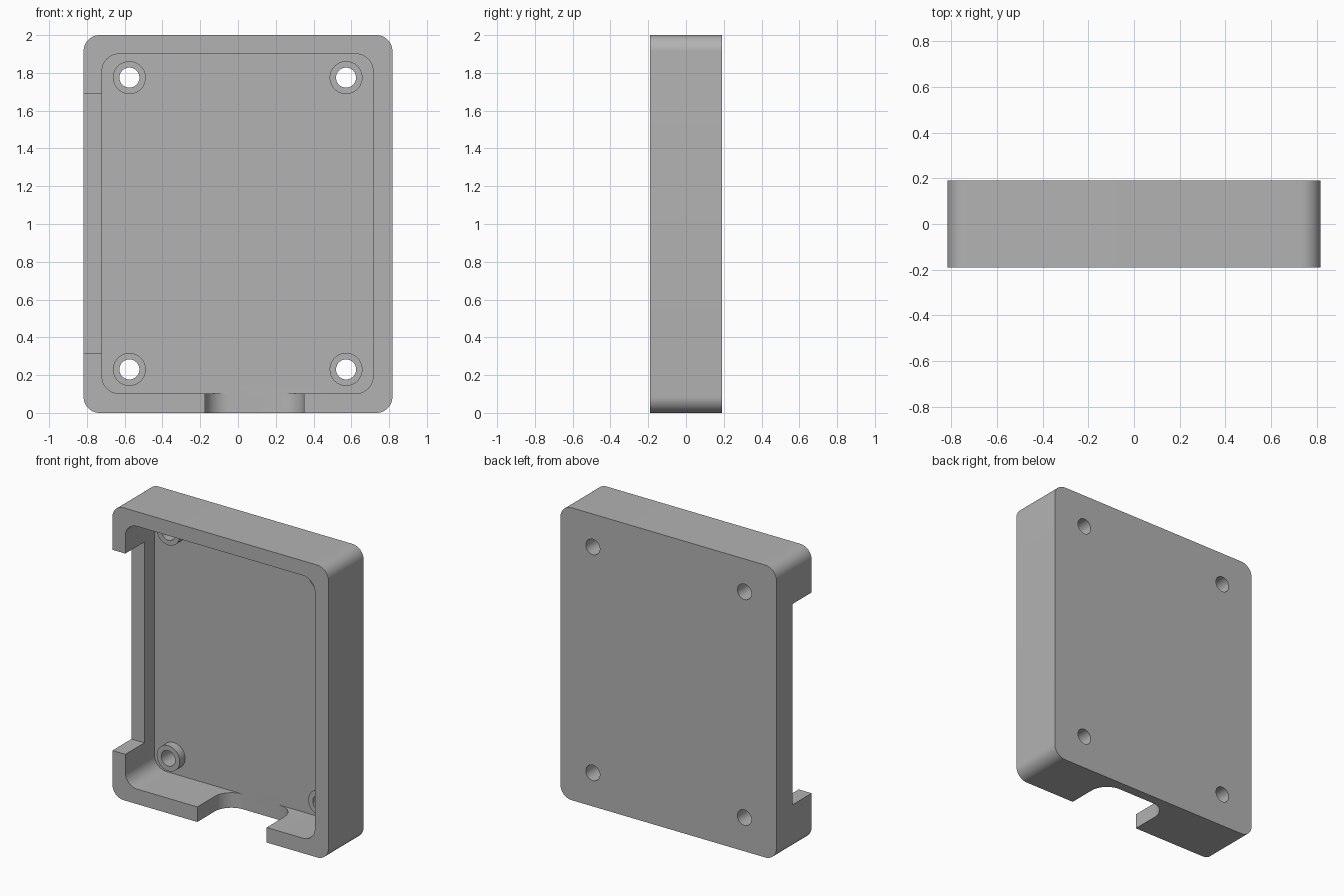
import bpy, bmesh, math

if "Cube" in bpy.data.objects:
    bpy.data.objects.remove(bpy.data.objects["Cube"])

W, D, H = 1.635, 0.38, 2.0
FLOOR_Y = 0.125          # inner face of the back plate
FRONT = -D / 2

grey = bpy.data.materials.new("plain grey")
grey.diffuse_color = (0.45, 0.45, 0.45, 1)
grey.use_nodes = True
grey.node_tree.nodes["Principled BSDF"].inputs["Base Color"].default_value = grey.diffuse_color


def rounded(x0, x1, v0, v1, r, seg=12):
    """Counter-clockwise rounded rectangle; r holds one radius per corner."""
    pts = []
    corners = [(x1, v0, -1, 1), (x1, v1, -1, -1), (x0, v1, 1, -1), (x0, v0, 1, 1)]
    for i, (cx, cv, sx, sv) in enumerate(corners):
        if r[i] == 0:
            pts.append((cx, cv))
            continue
        for k in range(seg + 1):
            a = math.radians(-90 + 90 * i + 90 * k / seg)
            pts.append((cx + sx * r[i] + r[i] * math.cos(a),
                        cv + sv * r[i] + r[i] * math.sin(a)))
    return pts


def circle(x, z, r, n=40):
    return [(x + r * math.cos(math.tau * k / n), z + r * math.sin(math.tau * k / n))
            for k in range(n)]


def prism(name, profiles, a, b, axis="y"):
    """Extrude closed profiles from a to b along y (x,z profile) or z (x,y profile)."""
    bm = bmesh.new()
    for pts in profiles:
        lo, hi = [[bm.verts.new((u, t, v) if axis == "y" else (u, v, t)) for u, v in pts]
                  for t in (a, b)]
        bm.faces.new(lo)
        bm.faces.new(hi[::-1])
        for i in range(len(pts)):
            j = (i + 1) % len(pts)
            bm.faces.new((lo[i], hi[i], hi[j], lo[j]))
    bmesh.ops.recalc_face_normals(bm, faces=bm.faces)
    me = bpy.data.meshes.new(name)
    bm.to_mesh(me)
    bm.free()
    me.materials.append(grey)
    ob = bpy.data.objects.new(name, me)
    bpy.context.collection.objects.link(ob)
    return ob


def carve(ob, cutters):
    """Subtract the cutters, bake the result and shade it."""
    for c in cutters:
        c.hide_render = True
        m = ob.modifiers.new("cut", "BOOLEAN")
        m.operation, m.solver, m.object = "DIFFERENCE", "EXACT", c
    dg = bpy.context.evaluated_depsgraph_get()
    me = bpy.data.meshes.new_from_object(ob.evaluated_get(dg))
    ob.modifiers.clear()
    ob.data = me
    bpy.ops.object.select_all(action="DESELECT")
    ob.select_set(True)
    bpy.context.view_layer.objects.active = ob
    bpy.ops.object.shade_smooth_by_angle(angle=math.radians(30))


holes = [(x, z) for x in (-0.575, 0.572) for z in (0.23, 1.775)]

# Parts
tray = prism("tray", [rounded(-W / 2, W / 2, 0, H, [0.085] * 4)], FRONT, D / 2)
standoffs = prism("standoffs", [circle(x, z, 0.087) for x, z in holes], 0.067, FLOOR_Y)

# Cutters: inner cavity, side opening, rounded cable notch, screw holes
cavity = prism("cavity_cutter", [rounded(-0.72, 0.715, 0.103, 1.9, [0.09] * 4)],
               FRONT - 0.1, FLOOR_Y)
side_gap = prism("side_gap_cutter", [rounded(-1, -0.65, 0.317, 1.69, [0] * 4)],
                 FRONT - 0.1, 0.016)
notch = prism("notch_cutter", [rounded(-0.175, 0.35, FRONT - 0.1, FLOOR_Y, [0, 0.125, 0.125, 0])],
              -0.1, 0.15, "z")
drill = prism("screw_hole_cutter", [circle(x, z, 0.053) for x, z in holes], -0.1, 0.4)

carve(tray, [cavity, side_gap, notch, drill])
carve(standoffs, [drill])
for c in (cavity, side_gap, notch, drill):
    bpy.data.objects.remove(c)
